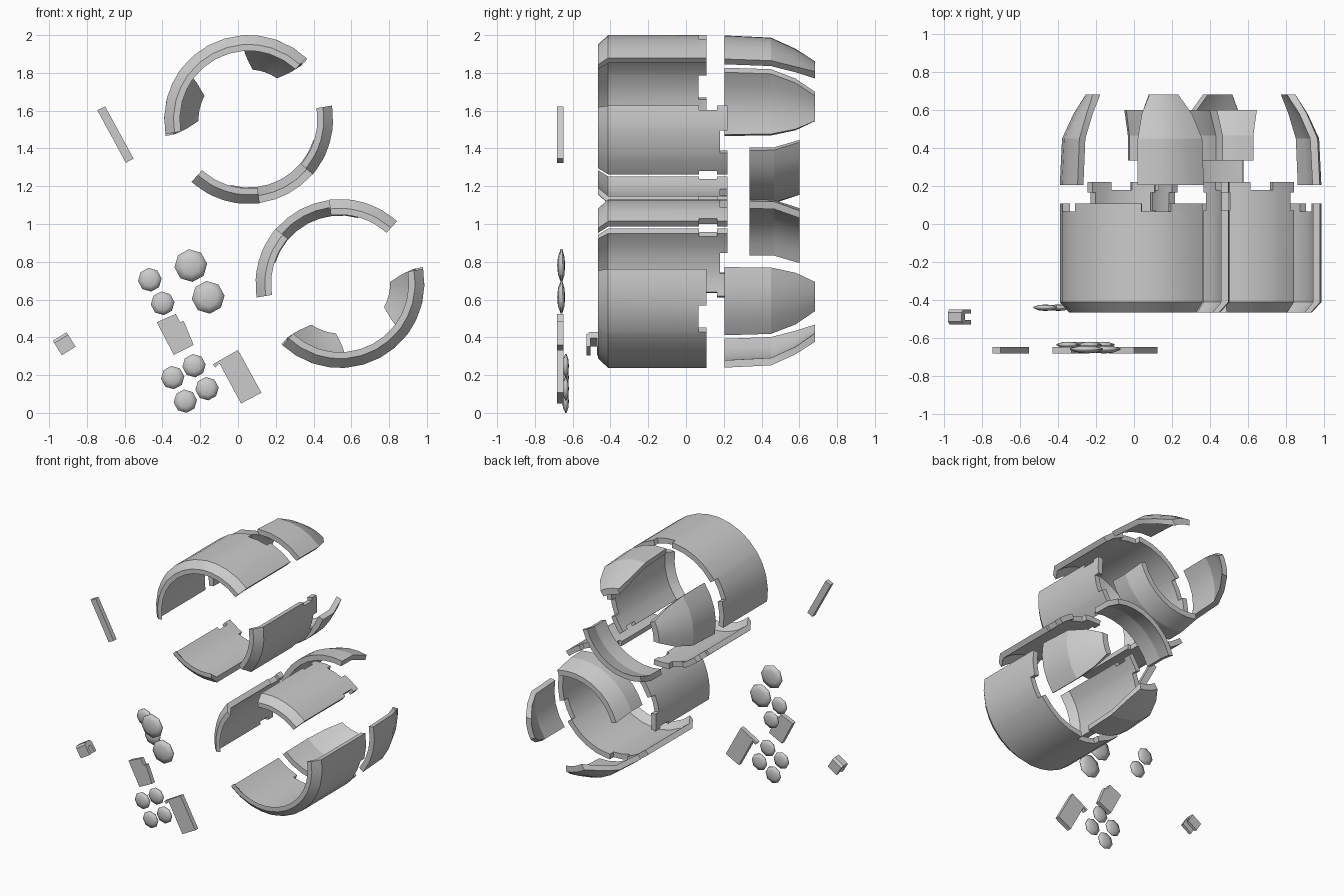
import bpy, bmesh
from math import sin, cos, pi, radians

if "Cube" in bpy.data.objects:
    bpy.data.objects.remove(bpy.data.objects["Cube"])


def finish(name, bm, smooth=True):
    bmesh.ops.recalc_face_normals(bm, faces=bm.faces[:])
    me = bpy.data.meshes.new(name)
    bm.to_mesh(me)
    bm.free()
    ob = bpy.data.objects.new(name, me)
    bpy.context.collection.objects.link(ob)
    if smooth:
        bpy.ops.object.select_all(action='DESELECT')
        ob.select_set(True)
        bpy.context.view_layer.objects.active = ob
        bpy.ops.object.shade_smooth_by_angle(angle=radians(15))
    return ob


def curved_panel(name, centre, mid, rows, step=11.5, breaks=(), hole=None):
    """Arc shell along y. rows: (y, outer r, inner r, half angle); hole(t, y) leaves cells out."""
    half = max(r[3] for r in rows)
    n = round(2 * half / step)
    brk = sorted({s * b for b in breaks for s in (-1, 1)})
    ts = [-half + 2 * half * i / n for i in range(n + 1)]
    ts = sorted([t for t in ts if all(abs(t - b) > 2 or abs(t) == half for b in brk)] + brk)
    bm = bmesh.new()
    cache = {}

    def v(i, j, k):
        if (i, j, k) not in cache:
            y, ro, ri, h = rows[j]
            a = radians(mid + ts[i] * h / half)
            r = ri if k else ro
            cache[i, j, k] = bm.verts.new((centre[0] + r * cos(a), y, centre[1] + r * sin(a)))
        return cache[i, j, k]

    def solid(i, j):
        if not (0 <= i < len(ts) - 1 and 0 <= j < len(rows) - 1):
            return False
        t, y = (ts[i] + ts[i + 1]) / 2, (rows[j][0] + rows[j + 1][0]) / 2
        return not (hole and hole(t, y))

    for i in range(len(ts) - 1):
        for j in range(len(rows) - 1):
            if not solid(i, j):
                continue
            c = [(i, j), (i + 1, j), (i + 1, j + 1), (i, j + 1)]
            for k in (0, 1):
                bm.faces.new([v(*p, k) for p in c])
            for e, (di, dj) in enumerate([(0, -1), (1, 0), (0, 1), (-1, 0)]):
                if not solid(i + di, j + dj):
                    p, q = c[e], c[(e + 1) % 4]
                    bm.faces.new([v(*p, 0), v(*q, 0), v(*q, 1), v(*p, 1)])
    return finish(name, bm)


def plate(name, pts, y0, y1):
    """Flat outline in x, z extruded along y."""
    bm = bmesh.new()
    a = [bm.verts.new((x, y0, z)) for x, z in pts]
    b = [bm.verts.new((x, y1, z)) for x, z in pts]
    bm.faces.new(a)
    bm.faces.new(b)
    for i in range(len(pts)):
        k = (i + 1) % len(pts)
        bm.faces.new([a[i], a[k], b[k], b[i]])
    return finish(name, bm, False)


def stud(name, x, z, r, y0, y1):
    """Eight-sided low dome on both sides."""
    bm = bmesh.new()
    d = y1 - y0
    rings = []
    for f, s in ((0.1, 0.55), (0.45, 1), (0.65, 1), (0.92, 0.55)):
        rings.append([bm.verts.new((x + s * r * cos(pi / 8 + i * pi / 4 + 0.5), y0 + f * d,
                                    z + s * r * sin(pi / 8 + i * pi / 4 + 0.5))) for i in range(8)])
    for a, b in zip(rings, rings[1:]):
        for i in range(8):
            k = (i + 1) % 8
            bm.faces.new([a[i], a[k], b[k], b[i]])
    for ring, y in ((rings[0], y0), (rings[-1], y1)):
        tip = bm.verts.new((x, y, z))
        for i in range(8):
            bm.faces.new([ring[i], ring[(i + 1) % 8], tip])
    ob = finish(name, bm, False)
    ob.data.shade_smooth()
    return ob


# Two exploded rings
UP, LOW = (0.056, 1.553), (0.54, 0.685)
R, RI = 0.447, 0.408

wide = [(-0.465, 0.398, 0.364, 71.5), (-0.412, R, RI, 71.5), (0.065, R, RI, 71.5), (0.108, R, RI, 71.5)]
petal = [(0.205, R, RI, 24.5), (0.45, 0.435, 0.395, 24.5),
         (0.58, 0.375, 0.335, 22), (0.682, 0.31, 0.265, 15)]
for ring, c, mid in (("upper", UP, 118.5), ("lower", LOW, -61.5)):
    # wide half shell with an inturned front lip and notched back edge
    curved_panel(ring + "_wide_shell", c, mid, wide, breaks=(26.5, 46.5),
                 hole=lambda t, y: 26.5 < abs(t) < 46.5 and y > 0.065)
    # tapered petals behind it
    for s in (-1, 1):
        curved_panel(ring + "_tapered_petal", c, mid + s * 48.2, petal)

side = [(y, R, RI, 25) for y in (-0.412, 0.07, 0.165, 0.18, 0.22)]
side.insert(0, (-0.465, 0.398, 0.364, 25))
back = [(0.335, 0.445, 0.405, 40), (0.465, 0.443, 0.403, 40), (0.60, 0.40, 0.36, 44)]
for ring, c, mid in (("upper", UP, -61.5), ("lower", LOW, 118.5)):
    # pair of side panels with notches on the long edges and the back
    for s in (-1, 1):
        curved_panel(ring + "_side_panel", c, mid + s * 46, side, breaks=(8, 22),
                     hole=lambda t, y: (abs(t) > 22 and 0.07 < y < 0.165) or (abs(t) < 8 and y > 0.18))
    # short back panel
    curved_panel(ring + "_back_panel", c, mid, back)

# Loose flat plates
Y0, Y1 = -0.682, -0.648
plate("slim_bar", [(-0.745, 1.603), (-0.703, 1.622), (-0.553, 1.346), (-0.594, 1.324)], Y0, Y1)
plate("notched_plate", [(-0.43, 0.48), (-0.33, 0.524), (-0.306, 0.48), (-0.288, 0.487),
                        (-0.235, 0.36), (-0.34, 0.307)], Y0, Y1)
plate("long_plate", [(-0.133, 0.257), (0.0, 0.333), (0.124, 0.107), (0.016, 0.05),
                     (-0.098, 0.262), (-0.12, 0.24)], Y0, Y1)

# Domed studs
for x, z in ((-0.25, 0.78), (-0.158, 0.612)):
    stud("large_stud", x, z, 0.087, -0.682, -0.64)
for x, z in ((-0.467, 0.705), (-0.399, 0.58)):
    stud("small_stud", x, z, 0.063, -0.458, -0.424)
for x, z in ((-0.233, 0.25), (-0.346, 0.187), (-0.164, 0.128), (-0.279, 0.062)):
    stud("small_stud", x, z, 0.062, -0.655, -0.62)

# U-shaped clip, open toward the lower right
bm = bmesh.new()
ca, sa = cos(radians(-58)), sin(radians(-58))
u_prof = [(-0.03, -0.528), (0.045, -0.528), (0.045, -0.506), (-0.01, -0.506), (-0.01, -0.472),
          (0.045, -0.472), (0.045, -0.45), (-0.03, -0.45), (-0.045, -0.465), (-0.045, -0.513)]
ends = [[bm.verts.new((-0.92 + u * ca - w * sa, y, 0.366 + u * sa + w * ca)) for u, y in u_prof]
        for w in (-0.043, 0.043)]
for e in ends:
    bm.faces.new(e)
for i in range(len(u_prof)):
    k = (i + 1) % len(u_prof)
    bm.faces.new([ends[0][i], ends[0][k], ends[1][k], ends[1][i]])
finish("clip", bm, False)
